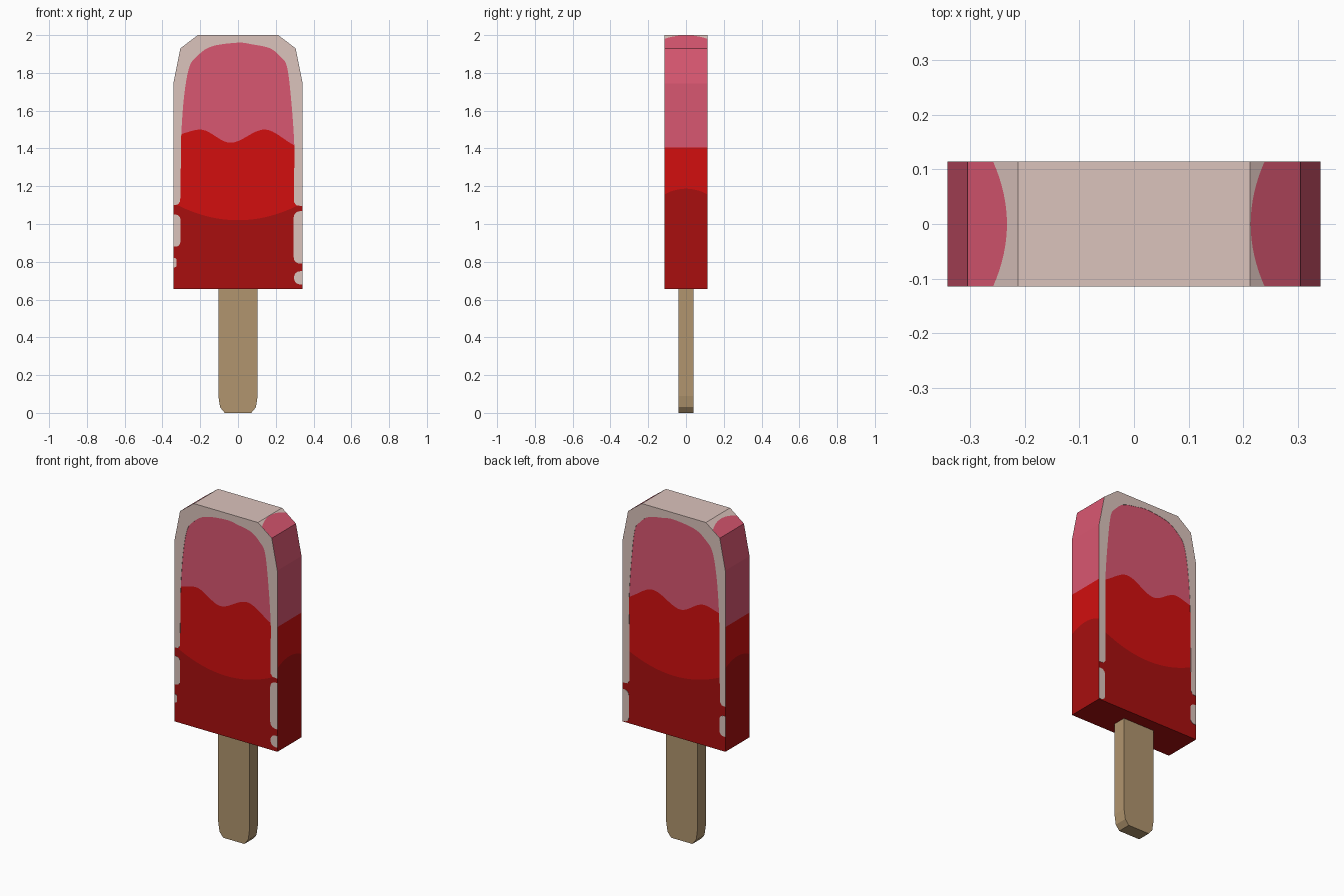
import bpy, bmesh, math
from mathutils import Vector

if "Cube" in bpy.data.objects:
    bpy.data.objects.remove(bpy.data.objects["Cube"])

HW, HD, Z0, ZS = 0.342, 0.1135, 0.655, 1.745   # half width, half depth, bottom, shoulder
SLANT = [(HW, ZS), (0.305, 1.93), (0.213, 2.0)]  # right shoulder profile


def mat(name, rgb):
    m = bpy.data.materials.new(name)
    lin = [((c / 255 + 0.055) / 1.055) ** 2.4 if c > 10 else c / 255 / 12.92 for c in rgb]
    m.diffuse_color = (*lin, 1)
    m.use_nodes = True
    m.node_tree.nodes["Principled BSDF"].inputs["Base Color"].default_value = m.diffuse_color
    return m


DARK, RED, PINK, FROST = range(4)
ice_mats = [mat("dark red ice", (168, 15, 15)), mat("red ice", (210, 15, 15)),
            mat("pink ice", (217, 87, 113)), mat("frost", (219, 195, 188))]
wood = mat("wood", (177, 149, 110))


def finish(bm, name, mats):
    me = bpy.data.meshes.new(name)
    bm.to_mesh(me)
    bm.free()
    for m in mats:
        me.materials.append(m)
    ob = bpy.data.objects.new(name, me)
    bpy.context.collection.objects.link(ob)
    return ob


def prism(bm, poly, y0, y1):
    """Closed slab from an x-z outline."""
    a = [bm.verts.new((x, y0, z)) for x, z in poly]
    b = [bm.verts.new((x, y1, z)) for x, z in poly]
    fs = [bm.faces.new(a), bm.faces.new(b[::-1])]
    for i in range(len(a)):
        j = (i + 1) % len(a)
        fs.append(bm.faces.new((a[j], a[i], b[i], b[j])))
    bmesh.ops.recalc_face_normals(bm, faces=fs)


def panel(bm, columns, mats):
    """Strip of columns of points; each row between points gets one colour."""
    vs = [[bm.verts.new(p) for p in col] for col in columns]
    for a, b in zip(vs, vs[1:]):
        for k, m in enumerate(mats):
            bm.faces.new((a[k], b[k], b[k + 1], a[k + 1])).material_index = m


def keyed(x, keys, ease=True):
    for (xa, za), (xb, zb) in zip(keys, keys[1:]):
        if x <= xb:
            t = (x - xa) / (xb - xa)
            if ease:
                t = t * t * (3 - 2 * t)
            return za + (zb - za) * t
    return keys[-1][1]


def spline(p, n=5):
    """Catmull-Rom curve through the points."""
    p = [Vector(q) for q in p]
    p = [2 * p[0] - p[1]] + p + [2 * p[-1] - p[-2]]
    out = []
    for a, b, c, d in zip(p, p[1:], p[2:], p[3:]):
        for i in range(n):
            t = i / n
            q = 0.5 * (2 * b + (c - a) * t + (2 * a - 5 * b + 4 * c - d) * t * t
                       + (3 * b - a - 3 * c + d) * t ** 3)
            out.append((q.x, q.y))
    return out + [tuple(p[-2])]


# Ice body: front and back with wavy flavour layers
WAVE = [(-HW, 1.47), (-0.2, 1.5), (-0.04, 1.43), (0.14, 1.5), (HW, 1.405)]
TOP = [(-x, z) for x, z in SLANT] + SLANT[::-1]
bm = bmesh.new()
xs = sorted({-HW + 2 * HW * i / 48 for i in range(49)} | {-0.305, -0.213, 0.213, 0.305})
for y in (-HD, HD):
    panel(bm, [[(x, y, z) for z in (Z0, 1.02 + 0.07 * (x / 0.3) ** 2,
                                    keyed(x, WAVE), keyed(x, TOP, False))] for x in xs],
          (DARK, RED, PINK))
# Ice body: sides and shoulders, with frost creeping over the upper edge
ys = [HD * (i / 8 - 1) for i in range(17)]
for s, edge in ((-1, 0.233), (1, 0.214)):
    cols = []
    for y in ys:
        u = (y / HD) ** 2
        ex = edge + 0.025 * u
        ez = 1.93 + 0.07 * (0.305 - ex) / 0.092
        prof = [(HW, Z0), (HW, 1.187 - 0.03 * u), (HW, 1.405), (HW, ZS),
                (0.305, 1.93), (ex, ez), (0.213, 2.0)]
        cols.append([(s * x, y, z) for x, z in prof])
    panel(bm, cols, (DARK, RED, PINK, PINK, PINK, FROST))
# Ice body: top and bottom
for w, z, m in ((0.213, 2.0, FROST), (HW, Z0, DARK)):
    panel(bm, [[(-w, y, z), (w, y, z)] for y in (-HD, HD)], (m,))
bm.normal_update()
for f in bm.faces:
    if f.normal.dot(f.calc_center_median() - Vector((0, 0, 1.3))) < 0:
        f.normal_flip()
bmesh.ops.remove_doubles(bm, verts=bm.verts, dist=1e-5)
finish(bm, "ice_body", ice_mats)

# Frost rim plates on front and back
INNER = [(-0.303, 1.3), (-0.300, 1.48), (-0.285, 1.68), (-0.258, 1.83), (-0.215, 1.89),
         (-0.14, 1.94), (0, 1.96), (0.08, 1.95), (0.17, 1.93), (0.225, 1.885), (0.26, 1.83),
         (0.282, 1.65), (0.298, 1.42), (0.297, 1.25)]


def rim(zl, zr):
    inner = [(-0.318, zl + 0.003), (-0.306, zl + 0.02)] + spline(INNER) \
        + [(0.297, zr + 0.02), (0.31, zr + 0.003)]
    return [(-HW, zl)] + inner + [(HW, zr)] + TOP[::-1]


def patch(side, z0, z1, w):
    """Rounded frost patch growing inward from one edge."""
    r = min(w * 0.7, (z1 - z0) / 2.01)
    pts = [(HW, z0)]
    for cz, a0 in ((z0 + r, -90), (z1 - r, 0)):
        for i in range(6):
            a = math.radians(a0 + 18 * i)
            pts.append((HW - w + r - r * math.cos(a), cz + r * math.sin(a)))
    return [(side * x, z) for x, z in pts + [(HW, z1)]]


FRONT = [rim(1.10, 1.095), patch(-1, 0.88, 1.05, 0.037), patch(-1, 0.77, 0.82, 0.017),
         patch(1, 0.79, 1.068, 0.047), patch(1, 0.68, 0.75, 0.045)]
BACK = [rim(0.925, 0.89), patch(-1, 0.745, 0.868, 0.04), patch(1, 0.66, 0.852, 0.042)]
for name, y, plates in (("front_frost", -1, FRONT), ("back_frost", 1, BACK)):
    bm = bmesh.new()
    for p in plates:
        prism(bm, p, y * HD, y * (HD + 0.0015))
    finish(bm, name, [ice_mats[FROST]])

# Wooden stick with rounded lower end
half = [(0.07, 0), (0.095, 0.03), (0.104, 0.09), (0.104, Z0 + 0.05)]
bm = bmesh.new()
prism(bm, half + [(-x, z) for x, z in half[::-1]], -0.04, 0.04)
finish(bm, "stick", [wood])
